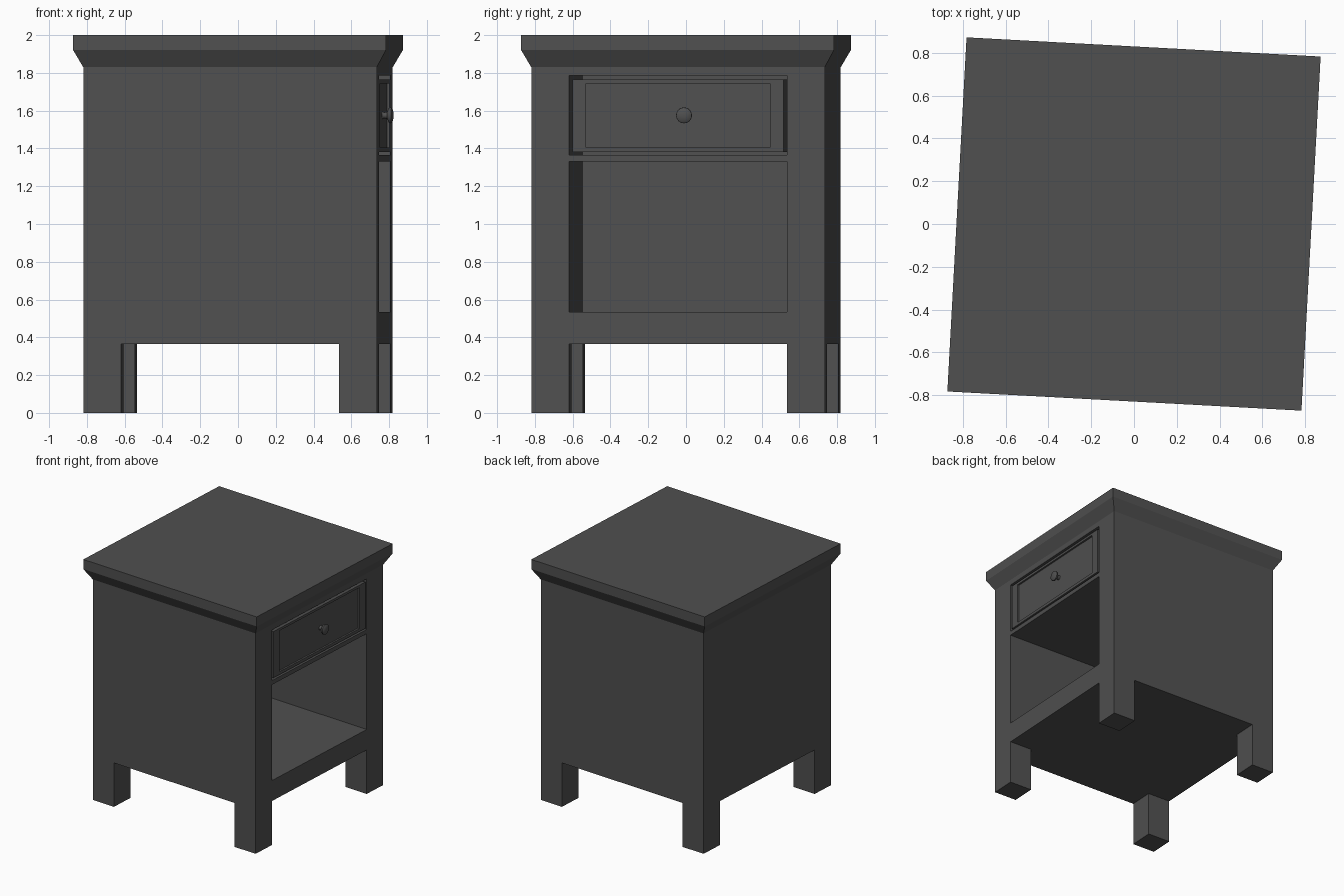
import bpy, bmesh, math
from mathutils import Vector

if "Cube" in bpy.data.objects:
    bpy.data.objects.remove(bpy.data.objects["Cube"], do_unlink=True)

TURN = math.radians(-3.1)   # the cabinet stands slightly turned
HALF = 0.778                # half width of the carcass
GAP = 0.577                 # half width of the openings
BACK = -0.59                # rear wall of the compartments

mat = bpy.data.materials.new("dark grey paint")
mat.use_nodes = True
colour = (0.08, 0.08, 0.08, 1)
mat.diffuse_color = colour
mat.node_tree.nodes["Principled BSDF"].inputs["Base Color"].default_value = colour


def finish(name, bm):
    bmesh.ops.recalc_face_normals(bm, faces=bm.faces)
    mesh = bpy.data.meshes.new(name)
    bm.to_mesh(mesh)
    bm.free()
    mesh.materials.append(mat)
    ob = bpy.data.objects.new(name, mesh)
    bpy.context.collection.objects.link(ob)
    ob.rotation_euler.z = TURN
    return ob


def box(lo, hi):
    bm = bmesh.new()
    bmesh.ops.create_cube(bm, size=1)
    lo, hi = Vector(lo), Vector(hi)
    for v in bm.verts:
        v.co = (lo + hi) / 2 + v.co * (hi - lo)
    return bm


def loft(rings):
    """Skin a list of vertex rings and cap both ends."""
    bm = bmesh.new()
    loops = [[bm.verts.new(p) for p in ring] for ring in rings]
    n = len(loops[0])
    for a, b in zip(loops, loops[1:]):
        for i in range(n):
            j = (i + 1) % n
            bm.faces.new((a[i], a[j], b[j], b[i]))
    bm.faces.new(loops[0][::-1])
    bm.faces.new(loops[-1])
    return bm


def select_only(ob):
    bpy.ops.object.select_all(action='DESELECT')
    ob.select_set(True)
    bpy.context.view_layer.objects.active = ob


# Carcass with flared top
profile = [(HALF, 0), (HALF, 1.83), (0.829, 1.92), (0.829, 2)]
corners = [(-1, -1), (1, -1), (1, 1), (-1, 1)]
carcass = finish("carcass", loft([[(sx * r, sy * r, z) for sx, sy in corners]
                                  for r, z in profile]))

# Openings: leg gaps both ways, shelf bay, drawer bay
openings = [((-1, -GAP, -0.1), (1, GAP, 0.365)),
            ((-GAP, -1, -0.1), (GAP, 1, 0.365)),
            ((BACK, -GAP, 0.535), (1, GAP, 1.33)),
            ((BACK, -GAP, 1.365), (1, GAP, 1.785))]
for lo, hi in openings:
    cutter = finish("cutter", box(lo, hi))
    cutter.hide_render = True
    select_only(carcass)
    mod = carcass.modifiers.new("opening", 'BOOLEAN')
    mod.operation, mod.solver, mod.object = 'DIFFERENCE', 'EXACT', cutter
    bpy.ops.object.modifier_apply(modifier=mod.name)
    bpy.data.objects.remove(cutter, do_unlink=True)

# Drawer with a sunken front panel
bm = box((BACK + 0.02, -0.56, 1.38), (HALF, 0.56, 1.765))
bm.normal_update()
front = max(bm.faces, key=lambda f: f.calc_center_median().x)
bmesh.ops.inset_individual(bm, faces=[front], thickness=0.01)
for v in front.verts:
    v.co.y = math.copysign(0.488, v.co.y)
    v.co.z = 1.405 if v.co.z < 1.57 else 1.745
sunk = bmesh.ops.extrude_discrete_faces(bm, faces=[front])["faces"][0]
for v in sunk.verts:
    v.co.x -= 0.015
finish("drawer", bm)

# Round knob
knob_profile = [(0.755, 0.022), (0.775, 0.016), (0.79, 0.02), (0.797, 0.038),
                (0.804, 0.042), (0.812, 0.041), (0.819, 0.03), (0.823, 0.012)]
angles = [i * math.tau / 24 for i in range(24)]
knob = finish("drawer_knob", loft([[(x, 0.033 + r * math.cos(a), 1.575 + r * math.sin(a))
                                    for a in angles] for x, r in knob_profile]))
select_only(knob)
bpy.ops.object.shade_smooth_by_angle(angle=math.radians(40))
